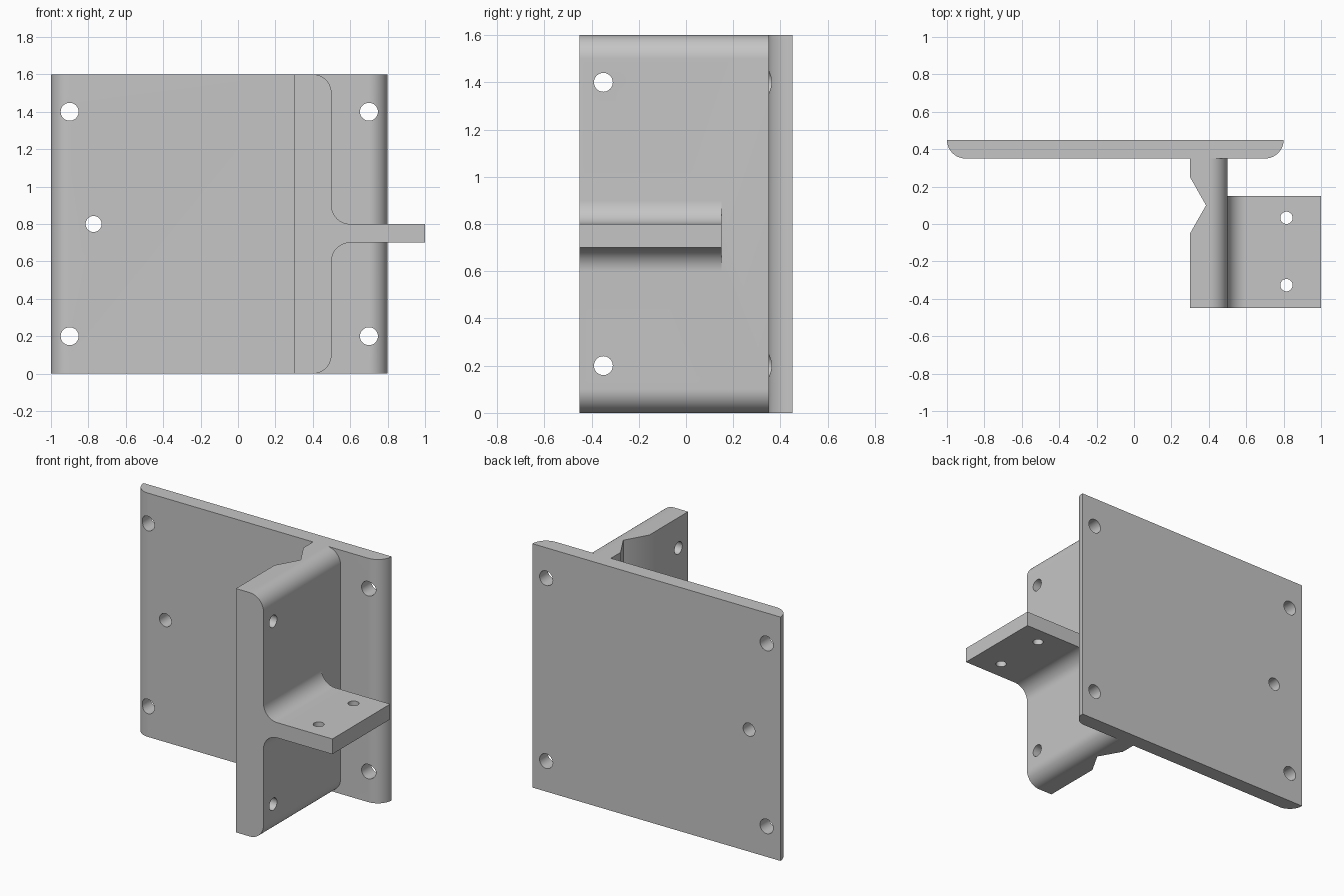
import bpy
import bmesh
from math import sin, cos, radians
from mathutils import Vector

default = bpy.data.objects.get("Cube")
if default:
    bpy.data.objects.remove(default, do_unlink=True)

grey = bpy.data.materials.new("machined grey")
grey.use_nodes = True
COLOUR = (0.56, 0.56, 0.56, 1)
grey.diffuse_color = COLOUR
grey.node_tree.nodes["Principled BSDF"].inputs["Base Color"].default_value = COLOUR

# How a profile point (a, b) at depth d maps to space, per extrusion axis
MAPS = {
    "x": lambda a, b, d: Vector((d, a, b)),
    "y": lambda a, b, d: Vector((a, d, b)),
    "z": lambda a, b, d: Vector((a, b, d)),
}


def arc(ca, cb, r, start, end, steps=16):
    angles = [radians(start + (end - start) * i / steps) for i in range(steps + 1)]
    return [(ca + r * cos(t), cb + r * sin(t)) for t in angles]


def extrude(name, profile, axis, low, high):
    """Solid made by sweeping a closed profile along one axis."""
    place = MAPS[axis]
    bm = bmesh.new()
    face = bm.faces.new([bm.verts.new(place(a, b, low)) for a, b in profile])
    swept = bmesh.ops.extrude_face_region(bm, geom=[face])["geom"]
    bmesh.ops.translate(bm, vec=place(0, 0, high - low),
                        verts=[v for v in swept if isinstance(v, bmesh.types.BMVert)])
    bmesh.ops.recalc_face_normals(bm, faces=bm.faces)
    mesh = bpy.data.meshes.new(name)
    bm.to_mesh(mesh)
    bm.free()
    mesh.materials.append(grey)
    obj = bpy.data.objects.new(name, mesh)
    bpy.context.collection.objects.link(obj)
    return obj


def combine(target, tool, operation):
    """Apply a boolean and discard the tool."""
    mod = target.modifiers.new("boolean", "BOOLEAN")
    mod.operation = operation
    mod.solver = "EXACT"
    mod.object = tool
    bpy.context.view_layer.objects.active = target
    bpy.ops.object.modifier_apply(modifier=mod.name)
    bpy.data.objects.remove(tool, do_unlink=True)


def drill(target, axis, a, b, r, low, high):
    circle = arc(a, b, r, 0, 360, 32)[:-1]
    combine(target, extrude("drill", circle, axis, low, high), "DIFFERENCE")


R = 0.1

# Back plate with its two front vertical edges rounded
plate_profile = arc(-0.9, 0.45, R, 180, 270) + arc(0.7, 0.45, R, 270, 360)
bracket = extrude("mounting_bracket", plate_profile, "z", 0, 1.6)

# Upright web with rounded outer top and bottom edges
web_profile = [(0.3, 1.6), (0.3, 0)] + arc(0.4, R, R, 270, 360) + arc(0.4, 1.5, R, 0, 90)
web = extrude("web", web_profile, "y", -0.45, 0.4)

# V-shaped groove down the inner side of the web
groove = extrude("groove", [(0.243, 0.35), (0.385, 0.1), (0.243, -0.15)], "z", -0.1, 1.7)
combine(web, groove, "DIFFERENCE")

# Side shelf blended into the web by fillets
shelf_profile = ([(0.45, 0.6)] + arc(0.6, 0.6, R, 180, 90) + [(1, 0.7), (1, 0.8)]
                 + arc(0.6, 0.9, R, 270, 180) + [(0.45, 0.9)])
combine(web, extrude("shelf", shelf_profile, "y", -0.45, 0.15), "UNION")
combine(bracket, web, "UNION")

# Plate holes: four corners and one mid-height
for x in (-0.9, 0.7):
    for z in (0.2, 1.4):
        drill(bracket, "y", x, z, 0.048, 0.3, 0.5)
drill(bracket, "y", -0.772, 0.8, 0.043, 0.3, 0.5)

# Web holes
for z in (0.2, 1.4):
    drill(bracket, "x", -0.35, z, 0.04, 0.2, 0.6)

# Shelf holes
for y in (0.033, -0.327):
    drill(bracket, "z", 0.815, y, 0.033, 0.6, 0.9)

# Smooth curved surfaces, keep edges crisp
bpy.ops.object.select_all(action="DESELECT")
bracket.select_set(True)
bpy.context.view_layer.objects.active = bracket
bpy.ops.object.shade_smooth_by_angle(angle=radians(30))
